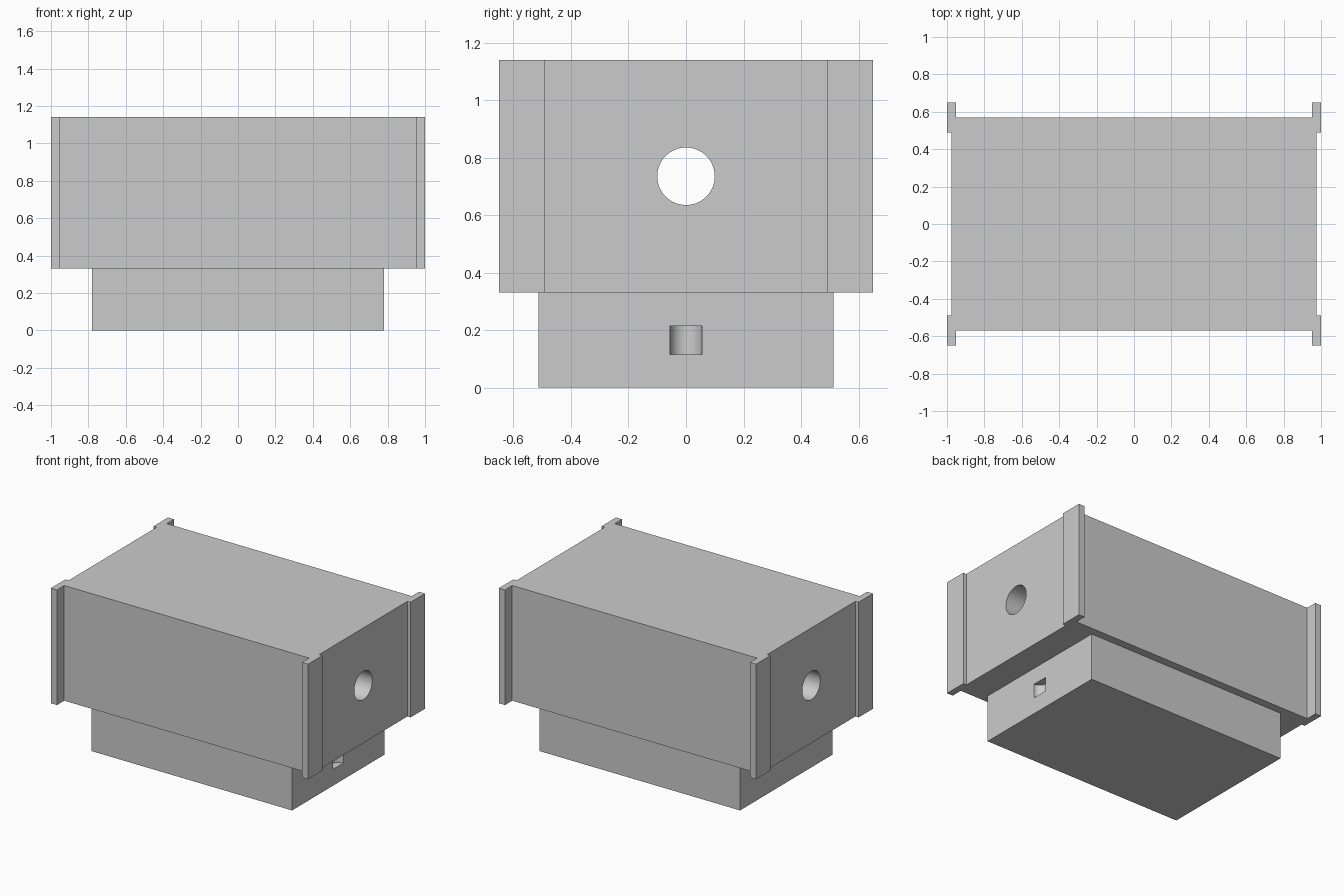
import bpy
import bmesh
from math import pi

default_cube = bpy.data.objects.get("Cube")
if default_cube:
    bpy.data.objects.remove(default_cube, do_unlink=True)

# One plain grey for every part
grey = bpy.data.materials.new("plain_grey")
grey.use_nodes = True
grey_value = (0.6, 0.6, 0.6, 1.0)
grey.diffuse_color = grey_value
grey.node_tree.nodes["Principled BSDF"].inputs["Base Color"].default_value = grey_value


def extrude_outline(name, outline, z_low, z_high):
    """Make a solid by raising a flat outline from z_low to z_high."""
    bm = bmesh.new()
    bottom = bm.faces.new([bm.verts.new((x, y, z_low)) for x, y in outline])
    raised = bmesh.ops.extrude_face_region(bm, geom=[bottom], use_keep_orig=True)
    top_verts = [g for g in raised["geom"] if isinstance(g, bmesh.types.BMVert)]
    bmesh.ops.translate(bm, verts=top_verts, vec=(0, 0, z_high - z_low))
    bmesh.ops.recalc_face_normals(bm, faces=bm.faces)
    mesh = bpy.data.meshes.new(name)
    bm.to_mesh(mesh)
    bm.free()
    mesh.materials.append(grey)
    obj = bpy.data.objects.new(name, mesh)
    bpy.context.collection.objects.link(obj)
    return obj


def mirrored_outline(quarter):
    """Complete an outline from its +x, +y quarter, in order around the centre."""
    right = [(x, -y) for x, y in reversed(quarter)] + quarter
    return right + [(-x, y) for x, y in reversed(right)]


def cut_cylinder(target, radius, depth, location, rotation=(0, 0, 0)):
    """Cut a round hole out of the target."""
    bpy.ops.mesh.primitive_cylinder_add(
        vertices=64, radius=radius, depth=depth, location=location, rotation=rotation)
    cutter = bpy.context.object
    cutter.hide_render = True
    cutter.data.materials.append(grey)
    bpy.ops.object.select_all(action="DESELECT")
    target.select_set(True)
    bpy.context.view_layer.objects.active = target
    hole = target.modifiers.new("hole", "BOOLEAN")
    hole.operation = "DIFFERENCE"
    hole.solver = "EXACT"
    hole.object = cutter
    bpy.ops.object.modifier_apply(modifier=hole.name)
    bpy.data.objects.remove(cutter, do_unlink=True)
    bpy.ops.object.shade_smooth_by_angle(angle=pi / 6)


# Housing with a raised flange at each corner
corner = [(0.975, 0.49), (1.0, 0.49), (1.0, 0.65), (0.953, 0.65), (0.953, 0.57)]
housing = extrude_outline("housing", mirrored_outline(corner), 0.33, 1.14)

# Smaller base block
base = extrude_outline("base", mirrored_outline([(0.78, 0.513)]), 0, 0.33)

# Round bore running end to end through the housing
cut_cylinder(housing, 0.1, 3, (0, 0, 0.735), (0, pi / 2, 0))

# Shallow rounded recess in one end of the base
cut_cylinder(base, 0.056, 0.1, (0.78, 0, 0.165))
